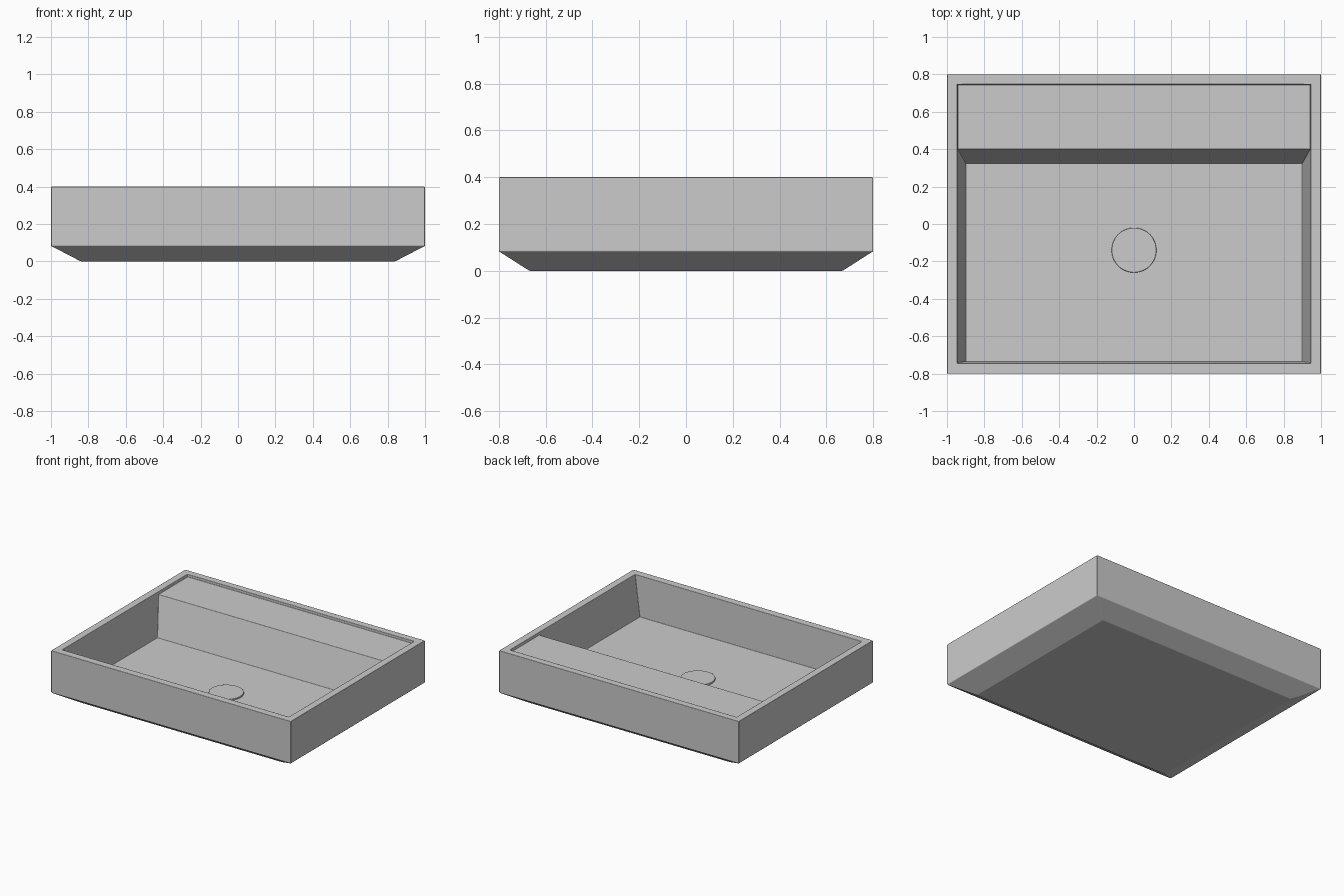
import bpy
import bmesh

if "Cube" in bpy.data.objects:
    bpy.data.objects.remove(bpy.data.objects["Cube"])

bm = bmesh.new()


def ring(x, y0, y1, z):
    """Rectangle of vertices: front-left, front-right, back-right, back-left."""
    return [bm.verts.new((px, py, z)) for px, py in ((-x, y0), (x, y0), (x, y1), (-x, y1))]


def bridge(a, b):
    for i in range(4):
        j = (i + 1) % 4
        bm.faces.new((a[i], a[j], b[j], b[i]))


# outer shell: tapered underside, upright sides, flat rim
base = ring(0.84, -0.67, 0.67, 0.0)
lower = ring(1.0, -0.8, 0.8, 0.083)
top = ring(1.0, -0.8, 0.8, 0.4)
rim = ring(0.945, -0.743, 0.746, 0.4)
bm.faces.new(base[::-1])
bridge(base, lower)
bridge(lower, top)
bridge(top, rim)

# inside: rear tap ledge, sloped basin walls and floor
ledge = ring(0.942, 0.4, 0.746, 0.38)
floor = ring(0.90, -0.736, 0.325, 0.093)
bm.faces.new(floor)
bm.faces.new(ledge)
bm.faces.new((floor[3], floor[2], ledge[1], ledge[0]))   # slope below ledge
bm.faces.new((rim[0], rim[1], floor[1], floor[0]))       # front wall
bm.faces.new((rim[2], rim[3], ledge[3], ledge[2]))       # step behind ledge
for f, b, e in ((0, 3, 0), (1, 2, 1)):                   # side walls
    bm.faces.new((rim[f], floor[f], floor[b], ledge[e], ledge[b], rim[b]))
bmesh.ops.recalc_face_normals(bm, faces=bm.faces)

mesh = bpy.data.meshes.new("basin")
bm.to_mesh(mesh)
bm.free()
basin = bpy.data.objects.new("basin", mesh)
bpy.context.collection.objects.link(basin)

# drain cover resting just above the floor
bpy.ops.mesh.primitive_cylinder_add(vertices=64, radius=0.12, depth=0.02,
                                    location=(0, -0.14, 0.094))
drain = bpy.context.object
drain.name = "drain_cover"

# softened edges
for obj, width in ((basin, 0.004), (drain, 0.004)):
    bevel = obj.modifiers.new("soft_edges", 'BEVEL')
    bevel.width = width
    bevel.segments = 2
    bevel.limit_method = 'ANGLE'
    bevel.angle_limit = 0.4
    bevel.harden_normals = True
    bpy.ops.object.select_all(action='DESELECT')
    obj.select_set(True)
    bpy.context.view_layer.objects.active = obj
    bpy.ops.object.shade_smooth_by_angle()
